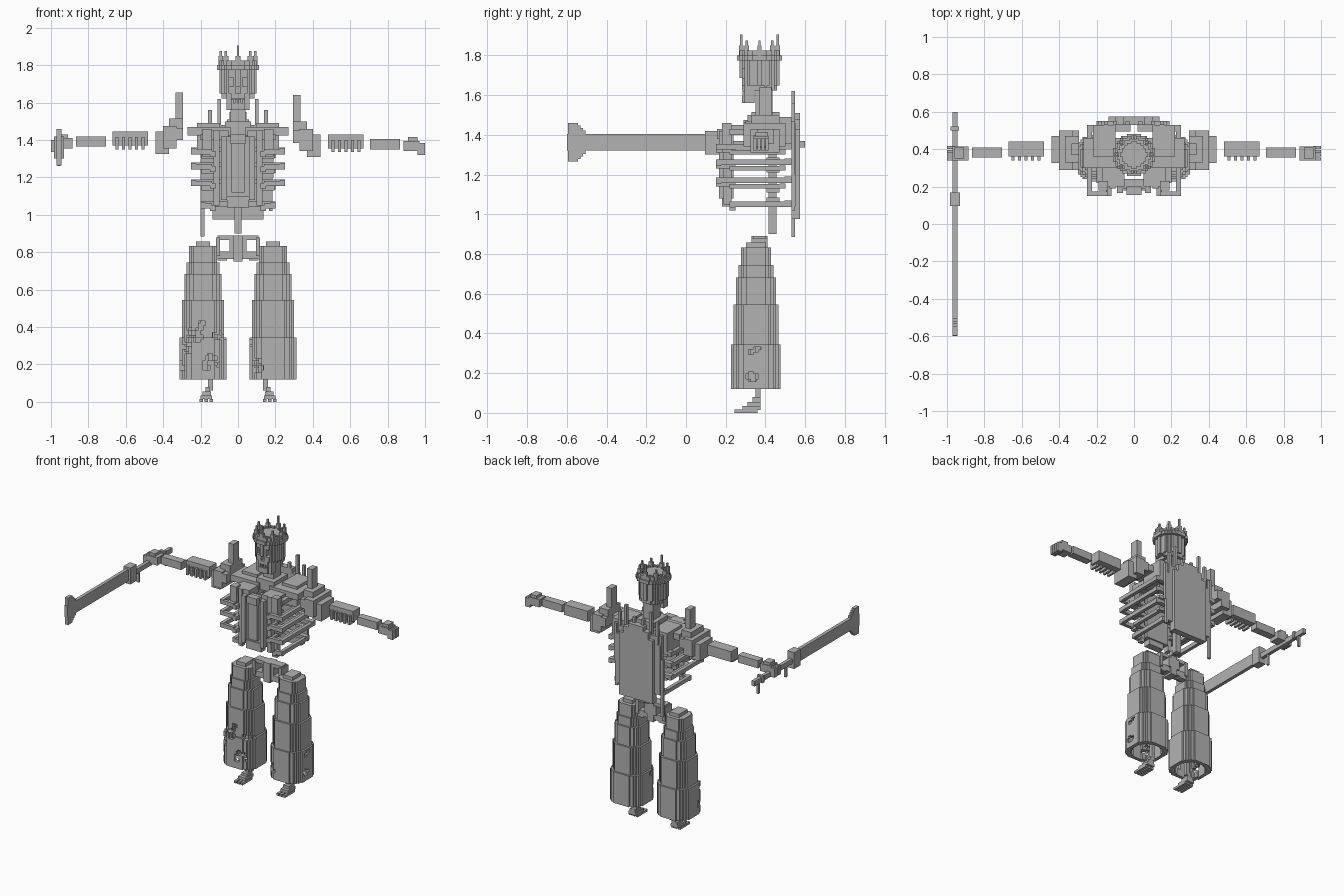
import bpy
import bmesh
import math
import random
from mathutils import Vector

if "Cube" in bpy.data.objects:
    bpy.data.objects.remove(bpy.data.objects["Cube"], do_unlink=True)

rng = random.Random(4)
VOXEL = 0.0125

grey = bpy.data.materials.new("bone_grey")
grey.use_nodes = True
grey.diffuse_color = (.45, .45, .45, 1)
grey.node_tree.nodes["Principled BSDF"].inputs["Base Color"].default_value = grey.diffuse_color


def finish(name, bm):
    bmesh.ops.recalc_face_normals(bm, faces=bm.faces)
    mesh = bpy.data.meshes.new(name)
    bm.to_mesh(mesh)
    bm.free()
    mesh.materials.append(grey)
    obj = bpy.data.objects.new(name, mesh)
    bpy.context.collection.objects.link(obj)
    return obj


def blocks(name, *boxes):
    """Join boxes given as x, y and z ranges."""
    bm = bmesh.new()
    for x0, x1, y0, y1, z0, z1 in boxes:
        low, high = Vector((x0, y0, z0)), Vector((x1, y1, z1))
        cube = bmesh.ops.create_cube(bm, size=1)["verts"]
        for v in cube:
            v.co = (low + high) / 2 + v.co * (high - low)
    return finish(name, bm)


def flip(box):
    return (-box[1], -box[0]) + tuple(box[2:])


def pair(name, *boxes):
    blocks("left_" + name, *boxes)
    blocks("right_" + name, *[flip(b) for b in boxes])


def voxels(name, centre, half, height, inside):
    """Fill a grid where the rule holds and keep only the outer faces."""
    n, layers = round(half / VOXEL), round(height / VOXEL)
    cells = {(i, j, k) for i in range(-n, n) for j in range(-n, n) for k in range(layers)
             if inside((i + .5) * VOXEL, (j + .5) * VOXEL, (k + .5) * VOXEL + centre[2])}
    bm, cache = bmesh.new(), {}

    def corner(p):
        if p not in cache:
            cache[p] = bm.verts.new(Vector(centre) + Vector(p) * VOXEL)
        return cache[p]

    for cell in cells:
        for axis in range(3):
            for side in (0, 1):
                near = list(cell)
                near[axis] += 2 * side - 1
                if tuple(near) in cells:
                    continue
                u, v = (axis + 1) % 3, (axis + 2) % 3
                ring = []
                for du, dv in ((0, 0), (1, 0), (1, 1), (0, 1)):
                    p = list(cell)
                    p[axis] += side
                    p[u] += du
                    p[v] += dv
                    ring.append(corner(tuple(p)))
                bm.faces.new(ring if side else ring[::-1])
    return finish(name, bm)


# Skull with eye sockets, nose and cheeks
def skull_rule(x, y, z):
    r, side = math.hypot(x, y), abs(x)
    if z > 1.8:
        return r < .07
    if z > 1.65:
        socket = .02 < side < .055 and 1.69 < z < 1.74
        nose = side < .013 and 1.65 < z < 1.69
        return r < .095 and not (y < -.05 and (socket or nose))
    if z > 1.62:
        return r < .09 and (y > .02 or side < .06)
    return side < .06 and r < .09 and -.09 < y < -.03 and not (side < .035 and z > 1.6)


voxels("skull", (0, .37, 1.56), .1125, .2625, skull_rule)
blocks("teeth", *[(x - .007, x + .007, .285, .3, 1.58, 1.62) for x in (-.03, -.01, .01, .03)])


# Crown: band, low wall and spikes
def crown_rule(x, y, z):
    r = math.hypot(x, y)
    return (.085 < r < .112 and z < 1.8) or (.085 < r < .1 and z < 1.83)


voxels("crown_band", (0, .37, 1.775), .1125, .05, crown_rule)
spikes = []
for i in range(8):
    a = i * math.pi / 4
    x, y = .092 * math.sin(a), .37 + .092 * math.cos(a)
    top = 1.905 if i % 4 == 0 else 1.875
    spikes.append((x - .013, x + .013, y - .011, y + .011, 1.8, 1.85))
    spikes.append((x - .006, x + .006, y - .006, y + .006, 1.85, top))
blocks("crown_spikes", *spikes)

# Neck and spine
blocks("neck", (-.04, .04, .35, .435, 1.48, 1.69), (-.07, .07, .31, .47, 1.42, 1.5))
spine = [(-.02, .02, .415, .455, .9, 1.45)]
for i in range(8):
    z = 1.06 + i * .05
    spine.append((-.035, .035, .405, .47, z, z + .025))
blocks("spine", *spine)

# Shoulder girdle
pair("collar_bone", (.04, .27, .3, .46, 1.425, 1.47), (.1, .22, .36, .53, 1.34, 1.49),
     (.05, .17, .2, .31, 1.4, 1.45), (.14, .19, .18, .23, 1.31, 1.46),
     (.16, .2, .22, .53, 1.4, 1.43))

# Breastplate: slab with raised frame
blocks("breastplate", (-.09, .09, .19, .24, 1.08, 1.42), (-.06, .06, .18, .23, 1.04, 1.1),
       (-.035, .035, .165, .19, 1.12, 1.38), (-.04, .04, .155, .2, 1.38, 1.43))
pair("breastplate_frame", (.06, .09, .165, .2, 1.08, 1.42), (.1, .13, .19, .23, 1.05, 1.45))

# Ribs wrapping from the back plate to the front
for number, z in enumerate((1.335, 1.255, 1.165, 1.045), 1):
    reach = .2 if number == 4 else .25
    front = .22 if number == 4 else .15
    pair(f"rib_{number}",
         (.02, reach, .495, .53, z, z + .025),
         (reach - .025, reach, front, .53, z - .008, z + .02),
         (.14, reach, front, front + .025, z - .012, z + .016),
         (.12, .15, front, .25, z - .025, z + .005))
    if number < 4:
        pair(f"inner_rib_{number}", (.13, .2, .47, .5, z - .03, z - .01),
             (.17, .195, .25, .5, z - .035, z - .012), (.1, .195, .22, .25, z - .035, z - .012))

# Back plate with stepped top and tall spines
blocks("back_plate", (-.18, .18, .53, .552, 1.04, 1.4), (-.15, .15, .53, .552, 1.4, 1.46),
       (-.135, .135, .53, .575, .975, 1.43), (-.1, .1, .53, .575, 1.43, 1.48),
       (-.06, .06, .53, .575, 1.48, 1.51))
pair("back_spines", (.025, .045, .53, .55, 1.45, 1.55), (.09, .11, .53, .55, 1.4, 1.62),
     (.14, .16, .53, .55, 1.4, 1.56), (.17, .19, .53, .55, 1.2, 1.47))
blocks("back_tassels", (-.2, -.18, .53, .55, .885, 1.3), (.165, .185, .53, .55, 1.02, 1.2))

# Pelvis: two rings on a central block
pair("pelvis", (0, .025, .33, .41, .75, .89), (.02, .11, .34, .4, .865, .89),
     (.095, .118, .33, .41, .78, .88), (.02, .11, .34, .4, .765, .805),
     (.02, .045, .34, .41, .8, .87), (.06, .11, .36, .4, .755, .775))

# Shoulder guards, arms and hands
for side, name, lift in ((1, "left", 0), (-1, "right", .015)):
    def limb(part, *boxes):
        placed = [b[:4] + (b[4] + lift, b[5] + lift) for b in boxes]
        blocks(f"{name}_{part}", *[b if side > 0 else flip(b) for b in placed])

    limb("shoulder_guard", (.295, .335, .37, .43, 1.4, 1.64), (.295, .4, .29, .5, 1.385, 1.45),
         (.33, .4, .29, .5, 1.34, 1.46), (.295, .37, .33, .47, 1.44, 1.5),
         (.37, .44, .325, .47, 1.31, 1.43))
    fins = [(x, x + .016, .34, .4, 1.335, 1.4) for x in (.5, .535, .57, .605, .64)]
    limb("upper_arm", (.48, .67, .36, .44, 1.355, 1.43), *fins)
    limb("forearm", (.705, .865, .355, .41, 1.35, 1.405))
    limb("hand", (.885, .97, .34, .415, 1.34, 1.395), (.91, .96, .35, .41, 1.38, 1.415))
    limb("fingers", *[(.96, 1, y, y + .016, 1.32, 1.385) for y in (.34, .36, .38, .4)])

# Sword held in the right hand, pointing forward
blocks("sword_blade", (-.97, -.945, -.6, .12, 1.32, 1.405))
tip = []
for step in range(4):
    grow = .055 - step * .013
    tip.append((-.97, -.945, -.595, -.545 + step * .013, 1.32 - grow, 1.405 + grow))
blocks("sword_tip", *tip)
blocks("sword_guard", (-.985, -.93, .095, .168, 1.3, 1.418))
blocks("sword_handle", (-.97, -.945, .16, .6, 1.335, 1.37),
       (-.966, -.949, .535, .55, 1.26, 1.34), (-.966, -.949, .22, .235, 1.26, 1.34),
       (-.98, -.935, .5, .52, 1.33, 1.38))


# Trouser legs: hollow stepped tubes with torn lower cloth
def make_leg(side, name, tears):
    cuts = []
    for _ in range(tears):
        a, z = rng.uniform(-2.9, .1), rng.uniform(.16, .42)
        for _ in range(5):
            cuts.append((math.cos(a), math.sin(a), z))
            a += rng.uniform(-.15, .2)
            z += rng.uniform(-.02, .025)

    def rule(x, y, z):
        if z < .35:
            radius = .127
        elif z < .55:
            radius = .115
        elif z < .68:
            radius = .1
        else:
            radius = .088 if z < .74 else .077
        r = (abs(x) ** 2.5 + abs(y) ** 2.5) ** .4
        if not r < radius or (z < .78 and r < radius - .028):
            return False
        if z > .83:
            return abs(x) < .04 and abs(y) < .045
        u, v = x / r, y / r
        return not any((u - c) ** 2 + (v - s) ** 2 < .012 and abs(z - h) < .011
                       for c, s, h in cuts)

    voxels(name + "_trouser_leg", (side * .187, .352, .12), .1375, .7375, rule)


make_leg(1, "left", 5)
make_leg(-1, "right", 9)

# Shins and stepped feet
pair("shin", (.135, .16, .35, .375, .06, .8))
pair("foot", (.14, .2, .285, .375, .015, .035), (.145, .19, .31, .375, .03, .055),
     (.15, .175, .335, .375, .05, .08),
     *[(x, x + .018, .245, .36, 0, .016) for x in (.135, .16, .187)])
